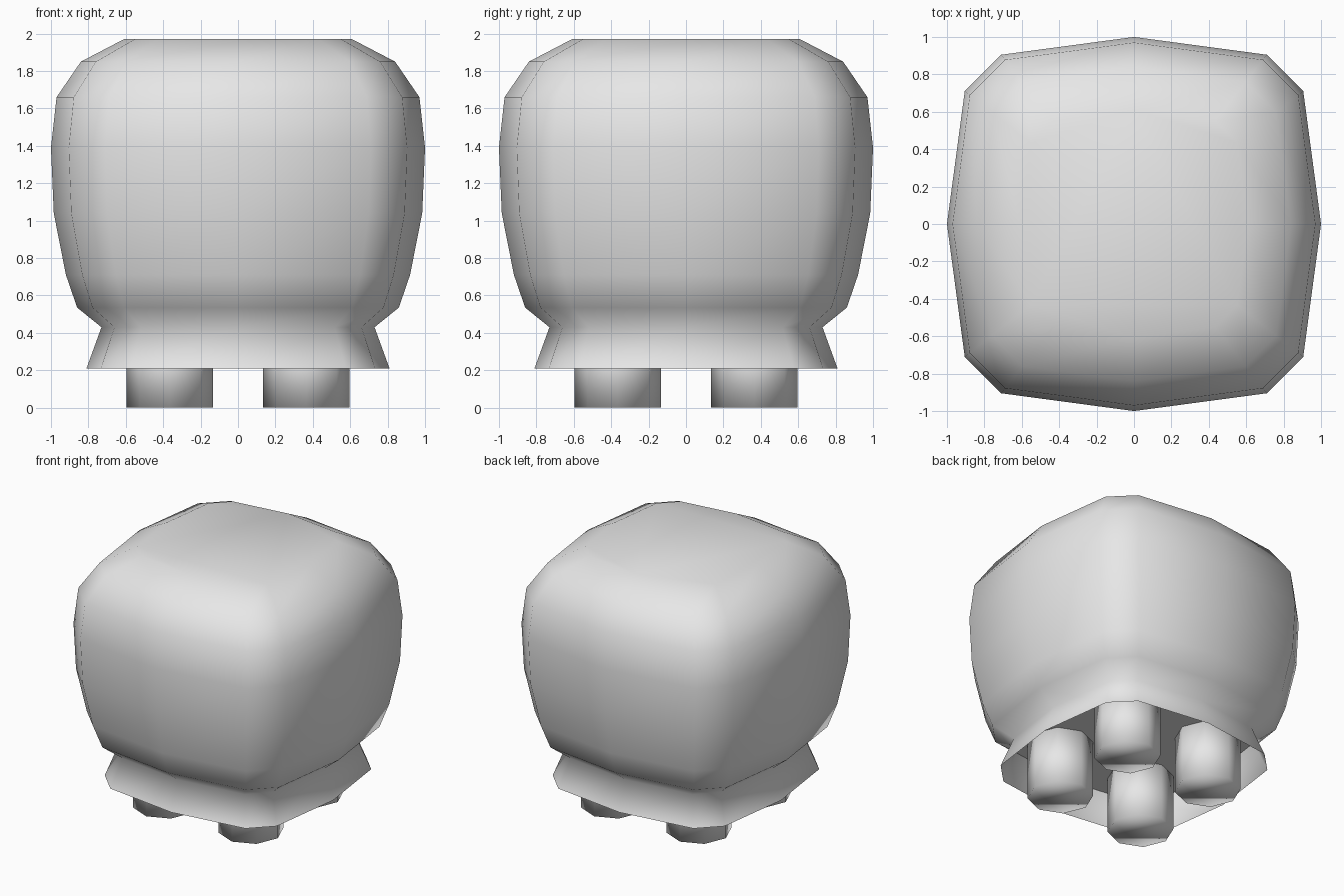
import bpy, bmesh, math

cube = bpy.data.objects.get("Cube")
if cube:
    bpy.data.objects.remove(cube, do_unlink=True)

grey = bpy.data.materials.new("plain_grey")
grey.use_nodes = True
colour = (0.8, 0.8, 0.8, 1.0)
grey.diffuse_color = colour
grey.node_tree.nodes["Principled BSDF"].inputs["Base Color"].default_value = colour

# Rounded-square outline: three points per quarter, repeated by rotation
QUARTER = [(1.0, 0.0), (0.905, 0.71), (0.71, 0.905)]
SQUARE = []
for k in range(4):
    for x, y in QUARTER:
        for _ in range(k):
            x, y = -y, x
        SQUARE.append((x, y))
OCTAGON = [(math.cos(k * math.pi / 4), math.sin(k * math.pi / 4)) for k in range(8)]


def loft(name, outline, profile, cap_bottom=True, cap_top=True, centre=(0, 0)):
    """Stack scaled copies of an outline; profile holds (half width, height)."""
    bm = bmesh.new()
    rings = [[bm.verts.new((centre[0] + x * s, centre[1] + y * s, z)) for x, y in outline]
             for s, z in profile]
    n = len(outline)
    for a, b in zip(rings, rings[1:]):
        for i in range(n):
            j = (i + 1) % n
            bm.faces.new((a[i], a[j], b[j], b[i]))
    if cap_bottom:
        bm.faces.new(rings[0][::-1])
    if cap_top:
        bm.faces.new(rings[-1])
    for f in bm.faces:
        f.smooth = True
    mesh = bpy.data.meshes.new(name)
    bm.to_mesh(mesh)
    bm.free()
    mesh.materials.append(grey)
    ob = bpy.data.objects.new(name, mesh)
    bpy.context.collection.objects.link(ob)
    return ob


# Bulging body with a pinched waist and flared, open skirt
BODY = [(0.81, 0.21), (0.73, 0.43), (0.86, 0.535), (0.92, 0.71), (0.985, 1.04),
        (1.0, 1.39), (0.97, 1.66), (0.84, 1.85), (0.61, 1.97)]
loft("body", SQUARE, BODY, cap_bottom=False)

# Ceiling that closes the body inside the skirt
loft("underside", SQUARE, [(0.73, 0.43)], cap_top=False)

# Four stubby octagonal legs
for side, sx in (("left", 1), ("right", -1)):
    for end, sy in (("front", -1), ("back", 1)):
        loft(f"{end}_{side}_leg", OCTAGON, [(0.23, 0.0), (0.23, 0.43)],
             centre=(0.365 * sx, 0.365 * sy))
